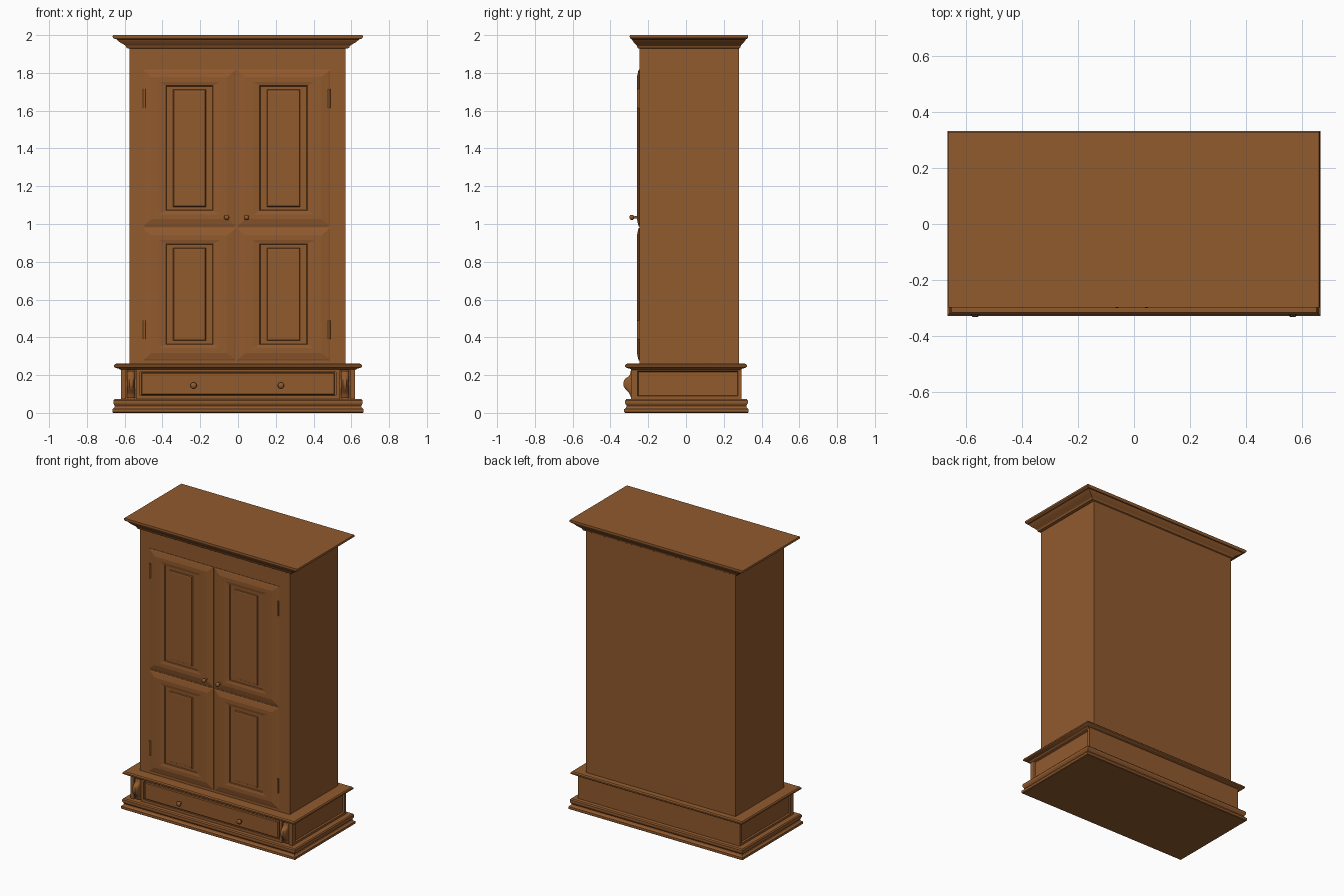
import bpy, bmesh, math
from mathutils import Matrix

if "Cube" in bpy.data.objects:
    bpy.data.objects.remove(bpy.data.objects["Cube"])

wood = bpy.data.materials.new("brown wood")
wood.diffuse_color = (0.285, 0.103, 0.027, 1)
wood.use_nodes = True
wood.node_tree.nodes["Principled BSDF"].inputs["Base Color"].default_value = wood.diffuse_color


def finish(name, bm, smooth=None):
    bmesh.ops.recalc_face_normals(bm, faces=bm.faces[:])
    me = bpy.data.meshes.new(name)
    bm.to_mesh(me)
    bm.free()
    me.materials.append(wood)
    ob = bpy.data.objects.new(name, me)
    bpy.context.collection.objects.link(ob)
    if smooth:
        bpy.context.view_layer.objects.active = ob
        ob.select_set(True)
        bpy.ops.object.shade_smooth_by_angle(angle=math.radians(smooth))
        ob.select_set(False)
    return ob


def loft(bm, rings):
    """Join closed rings of points into a capped solid."""
    vs = [[bm.verts.new(p) for p in r] for r in rings]
    n = len(vs[0])
    for a, b in zip(vs, vs[1:]):
        for i in range(n):
            bm.faces.new((a[i], a[(i + 1) % n], b[(i + 1) % n], b[i]))
    bm.faces.new(vs[0])
    bm.faces.new(vs[-1])


def flat_ring(x0, x1, y0, y1, z):
    return [(x0, y0, z), (x1, y0, z), (x1, y1, z), (x0, y1, z)]


def box(name, x0, x1, y0, y1, z0, z1, bevel=0.0):
    bm = bmesh.new()
    loft(bm, [flat_ring(x0, x1, y0, y1, z0), flat_ring(x0, x1, y0, y1, z1)])
    if bevel:
        bmesh.ops.bevel(bm, geom=bm.edges[:], offset=bevel, segments=2,
                        affect='EDGES', profile=0.5)
    return finish(name, bm)


def moulding(name, profile, x0, x1, y0, y1, kx=1.0, ky=1.0):
    """Rectangular moulding: profile is a list of (outward offset, height)."""
    bm = bmesh.new()
    loft(bm, [flat_ring(x0 - o * kx, x1 + o * kx, y0 - o * ky, y1 + o * ky, z)
              for o, z in profile])
    return finish(name, bm, 25)


def panel(name, x0, x1, z0, z1, steps):
    """Front panel: steps are (inset x, inset z, y)."""
    bm = bmesh.new()
    loft(bm, [[(x0 + i, y, z0 + j), (x1 - i, y, z0 + j),
               (x1 - i, y, z1 - j), (x0 + i, y, z1 - j)] for i, j, y in steps])
    return finish(name, bm)


def knob(name, x, y, z, length, r):
    bm = bmesh.new()
    prof = [(0.55, 0), (0.4, 0.45), (0.85, 0.55), (1, 0.72), (0.8, 0.92), (0.3, 1)]
    loft(bm, [[(x + r * k * math.cos(t * math.pi / 8), y - length * d,
                z + r * k * math.sin(t * math.pi / 8)) for t in range(16)]
              for k, d in prof])
    return finish(name, bm, 50)


# Carcass and cornice
box("cabinet_body", -0.575, 0.57, -0.247, 0.28, 0.25, 1.94)
moulding("cornice", [(0, 1.928), (0.012, 1.932), (0.016, 1.942), (0.026, 1.95),
                     (0.045, 1.96), (0.06, 1.972), (0.066, 1.978), (0.076, 1.98),
                     (0.084, 1.986), (0.086, 1.993), (0.084, 2.0)],
         -0.578, 0.576, -0.25, 0.28, 1, 0.56)

# Base plinth, shelf moulding and drawer case
moulding("base_plinth", [(0.04, 0), (0.045, 0.004), (0.045, 0.02), (0.036, 0.026),
                         (0.032, 0.036), (0.036, 0.044), (0.04, 0.05),
                         (0.04, 0.066), (0.034, 0.073), (0, 0.074)],
         -0.62, 0.62, -0.282, 0.287)
moulding("shelf_moulding", [(0, 0.226), (0.01, 0.234), (0.028, 0.238),
                            (0.036, 0.244), (0.036, 0.253), (0.03, 0.26), (0, 0.261)],
         -0.62, 0.62, -0.286, 0.286)
case = box("drawer_case", -0.62, 0.62, -0.275, 0.295, 0.07, 0.24)
bm = bmesh.new()
bm.from_mesh(case.data)
sides = [f for f in bm.faces if abs(f.normal.x) > 0.9]
bmesh.ops.inset_individual(bm, faces=sides, thickness=0.026, depth=0)
bmesh.ops.inset_individual(bm, faces=sides, thickness=0.006, depth=-0.01)
bm.to_mesh(case.data)
bm.free()

# Drawer front with its surrounding rails
box("drawer_lower_rail", -0.535, 0.535, -0.29, -0.27, 0.07, 0.092)
box("drawer_upper_rail", -0.535, 0.535, -0.29, -0.27, 0.217, 0.24)
panel("drawer_front", -0.512, 0.512, 0.096, 0.213,
      [(0, 0, -0.27), (0, 0, -0.286), (0.005, 0.005, -0.291)])
for x in (-0.235, 0.227):
    knob("drawer_knob", x, -0.288, 0.145, 0.035, 0.017)

# Corner posts and scrolled corbels
scroll = [(-0.27, 0.08), (-0.292, 0.08), (-0.297, 0.095), (-0.304, 0.108),
          (-0.32, 0.122), (-0.331, 0.138), (-0.334, 0.155), (-0.33, 0.172),
          (-0.32, 0.184), (-0.304, 0.193), (-0.297, 0.203), (-0.294, 0.222),
          (-0.27, 0.222)]
for s in (-1, 1):
    for a, b in ((0.592, 0.62), (0.52, 0.54)):
        box("corner_post", min(s * a, s * b), max(s * a, s * b), -0.29, -0.27, 0.07, 0.24)
    bm = bmesh.new()
    loft(bm, [[(s * 0.566 + dx, -0.27 + (y + 0.27) * k, z) for y, z in scroll]
              for dx, k in ((-0.021, 0.55), (-0.017, 0.8), (-0.009, 0.97),
                            (0.009, 0.97), (0.017, 0.8), (0.021, 0.55))])
    finish("corbel", bm, 40)

# Four raised-panel doors
for x0, x1, px in ((-0.502, -0.012, 0.12), (-0.005, 0.487, 0.12)):
    for z0, z1, pz in ((0.278, 0.979, 0.085), (0.986, 1.817, 0.085)):
        panel("door", x0, x1, z0, z1,
              [(0, 0, -0.24), (0, 0, -0.25), (0.008, 0.008, -0.253),
               (0.045, 0.04, -0.26), (0.085, 0.065, -0.26),
               (px, pz, -0.256), (px + 0.004, pz + 0.003, -0.25),
               (px + 0.038, pz + 0.02, -0.25), (px + 0.042, pz + 0.023, -0.257),
               (px + 0.055, pz + 0.035, -0.258)])

# Door knobs and hinges
for x in (-0.06, 0.045):
    knob("door_knob", x, -0.256, 1.035, 0.043, 0.014)
for x in (-0.496, 0.482):
    for z in (0.44, 1.665):
        bm = bmesh.new()
        bmesh.ops.create_cone(bm, cap_ends=True, segments=10, radius1=0.007,
                              radius2=0.007, depth=0.1,
                              matrix=Matrix.Translation((x, -0.253, z)))
        finish("hinge", bm, 40)
